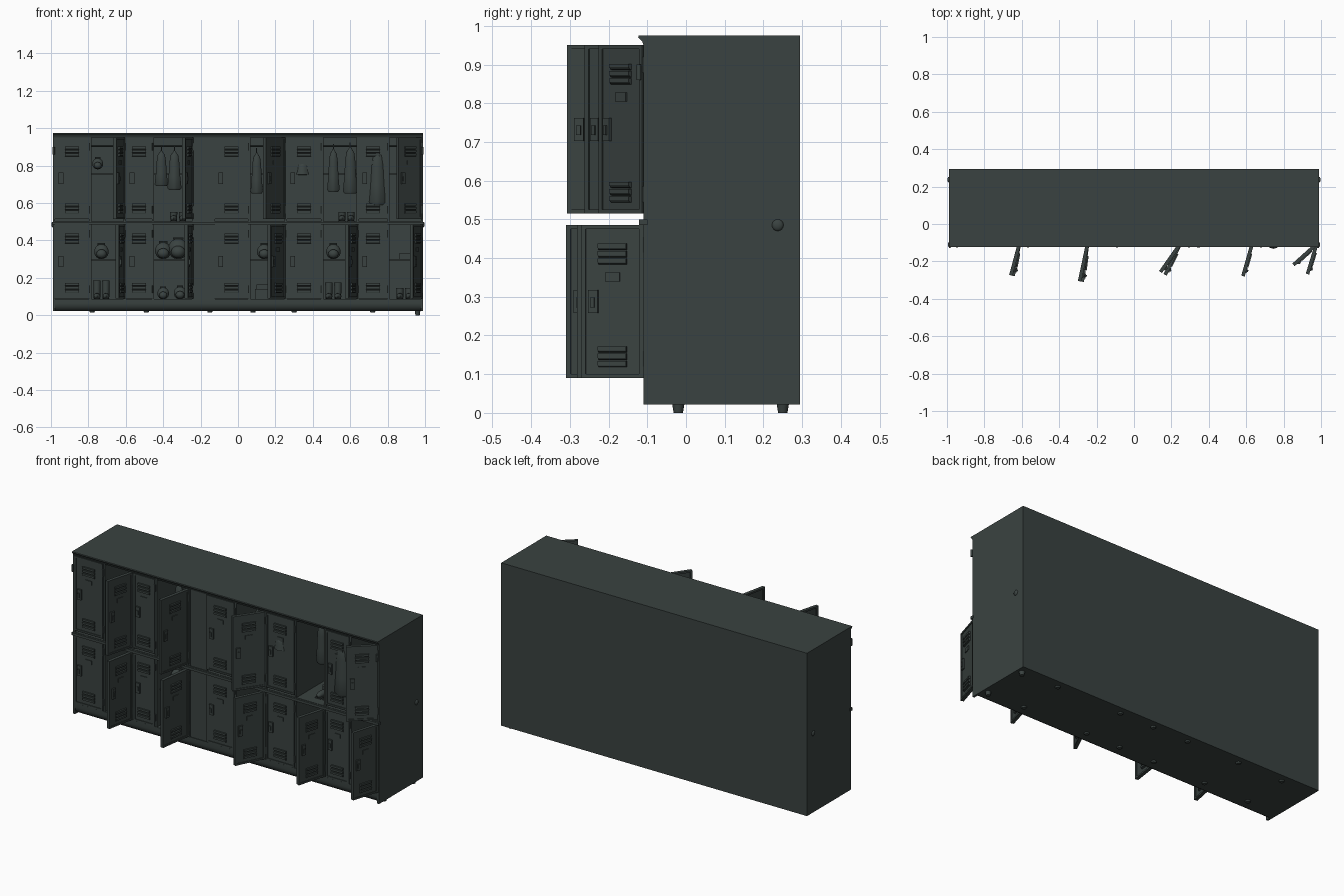
import bpy, bmesh, math
from mathutils import Matrix, Vector

cube = bpy.data.objects.get("Cube")
if cube:
    bpy.data.objects.remove(cube)

paint = bpy.data.materials.new("dark_green_grey")
paint.use_nodes = True
colour = (0.042, 0.055, 0.052, 1)
paint.diffuse_color = colour
paint.node_tree.nodes["Principled BSDF"].inputs["Base Color"].default_value = colour


def box(bm, x0, x1, y0, y1, z0, z1):
    m = Matrix.Translation(((x0 + x1) / 2, (y0 + y1) / 2, (z0 + z1) / 2))
    m = m @ Matrix.Diagonal((x1 - x0, y1 - y0, z1 - z0, 1))
    bmesh.ops.create_cube(bm, size=1, matrix=m)


def rod(bm, centre, axis, radius, length, sides=10, top=None):
    turn = Vector((0, 0, 1)).rotation_difference(Vector(axis)).to_matrix().to_4x4()
    bmesh.ops.create_cone(bm, cap_ends=True, segments=sides, radius1=radius,
                          radius2=radius if top is None else top, depth=length,
                          matrix=Matrix.Translation(centre) @ turn)


def ball(bm, centre, size):
    m = Matrix.Translation(centre) @ Matrix.Diagonal((*size, 1))
    bmesh.ops.create_uvsphere(bm, u_segments=14, v_segments=9, radius=1, matrix=m)


def finish(name, bm, smooth=True):
    mesh = bpy.data.meshes.new(name)
    bmesh.ops.recalc_face_normals(bm, faces=bm.faces)
    bm.to_mesh(mesh)
    bm.free()
    mesh.materials.append(paint)
    ob = bpy.data.objects.new(name, mesh)
    bpy.context.collection.objects.link(ob)
    if smooth:
        bpy.ops.object.select_all(action="DESELECT")
        ob.select_set(True)
        bpy.context.view_layer.objects.active = ob
        bpy.ops.object.shade_smooth_by_angle(angle=math.radians(40))
    return ob


FRONT, BACK, HALF, TOP = -0.11, 0.295, 0.99, 0.975
ROWS = {"lower": (0.09, 0.485), "upper": (0.515, 0.95)}
EDGES = [-0.985, -0.79, -0.605, -0.455, -0.24, -0.13, 0.06, 0.255, 0.45, 0.64, 0.805, 0.985]

# Cabinet shell
bm = bmesh.new()
box(bm, -HALF, HALF, BACK - 0.012, BACK, 0.022, TOP)
for s in (-1, 1):
    box(bm, min(s * HALF, s * 0.978), max(s * HALF, s * 0.978), FRONT, BACK, 0.022, TOP)
box(bm, -HALF, HALF, FRONT, BACK, TOP - 0.012, TOP)
box(bm, -HALF, HALF, FRONT + 0.03, BACK, 0.022, 0.085)
finish("cabinet_shell", bm, False)

# Dividers, middle shelf and filler panel
bm = bmesh.new()
for x in EDGES[1:-1]:
    box(bm, x - 0.006, x + 0.006, FRONT + 0.002, BACK - 0.012, 0.08, TOP - 0.01)
box(bm, -0.98, 0.98, FRONT, BACK - 0.012, 0.486, 0.502)
box(bm, -0.24, -0.13, FRONT + 0.004, FRONT + 0.014, 0.08, TOP - 0.01)
finish("dividers", bm, False)

# Trim along the top and middle
bm = bmesh.new()
box(bm, -0.995, 0.995, -0.121, FRONT + 0.01, 0.485, 0.5)
profile = [(FRONT, 0.95), (-0.113, 0.96), (-0.124, 0.97), (-0.122, TOP), (FRONT, TOP)]
verts = [[bm.verts.new((x, y, z)) for y, z in profile] for x in (-HALF, HALF)]
for i in range(len(profile)):
    j = (i + 1) % len(profile)
    bm.faces.new((verts[0][i], verts[0][j], verts[1][j], verts[1][i]))
for ring in verts:
    bm.faces.new(ring)
finish("front_trim", bm)

# Rounded plinth
bm = bmesh.new()
arc = [(FRONT + 0.04 - 0.04 * math.cos(t * math.pi / 12), 0.065 - 0.043 * math.sin(t * math.pi / 12))
       for t in range(7)]
arc += [(FRONT + 0.04, 0.087), (FRONT, 0.087)]
verts = [[bm.verts.new((x, y, z)) for y, z in arc] for x in (-HALF, HALF)]
for i in range(len(arc)):
    j = (i + 1) % len(arc)
    bm.faces.new((verts[0][i], verts[0][j], verts[1][j], verts[1][i]))
for ring in verts:
    bm.faces.new(ring)
finish("plinth", bm)

# Feet and side bolts
bm = bmesh.new()
for x in (0.96, 0.72, 0.3, 0.08, -0.15, -0.49, -0.78):
    for y in (-0.02, 0.25):
        low = 0 if x > 0.9 else 0.014
        rod(bm, (x, y, (low + 0.024) / 2), (0, 0, 1), 0.012, 0.024 - low, 10, 0.016)
finish("feet", bm)
bm = bmesh.new()
for s in (-1, 1):
    ball(bm, (s * HALF, 0.237, 0.485), (0.008, 0.015, 0.015))
    rod(bm, (s * 0.985, FRONT - 0.012, 0.88), (0, 0, 1), 0.006, 0.04)
finish("side_bolts", bm)


# Doors hinge on their right edge
def door(name, left, right, z0, z1, degrees):
    w = right - left - 0.012
    mid = -w / 2
    bm = bmesh.new()
    box(bm, -w, 0, -0.003, 0.005, z0, z1)
    # Folded rim
    for x0, x1 in ((-w, -w + 0.012), (-0.012, 0)):
        box(bm, x0, x1, -0.007, 0.012, z0, z1)
    for a in (z0, z1 - 0.01):
        box(bm, -w + 0.012, -0.012, -0.007, 0.012, a, a + 0.01)
    # Louvres
    for zc in (z0 + 0.055, z1 - 0.075):
        for k in (-1, 0, 1):
            z = zc + k * 0.019
            rod(bm, (mid, -0.003, z), (1, 0, 0), 0.008, 0.076, 8)
            box(bm, mid - 0.038, mid + 0.038, -0.0125, -0.003, z - 0.003, z + 0.008)
    # Number plate and latch
    box(bm, mid - 0.02, mid + 0.02, -0.007, 0, z1 - 0.145, z1 - 0.122)
    zl = (z0 + z1) / 2 - 0.03
    box(bm, -w + 0.02, -w + 0.045, -0.012, 0, zl, zl + 0.06)
    box(bm, -w + 0.027, -w + 0.038, -0.017, 0, zl + 0.015, zl + 0.04)
    # Hinge knuckles
    for z in (z0 + 0.05, z1 - 0.05):
        rod(bm, (0.001, -0.004, z), (0, 0, 1), 0.005, 0.04, 8)
    ob = finish(name, bm)
    ob.location = (right - 0.006, FRONT + 0.002, 0)
    ob.rotation_euler.z = math.radians(degrees)


# Swing in degrees per column; None leaves the doorway bare
SWING = {"upper": [0, 75, 0, 78, None, 0, 55, 0, None, 0, 42],
         "lower": [0, 79, 0, 82, None, 0, 64, 0, 74, 0, 73]}
for row, (z0, z1) in ROWS.items():
    for i, swing in enumerate(SWING[row]):
        if swing is not None:
            door(f"{row}_door_{i + 1}", EDGES[i], EDGES[i + 1], z0, z1, swing)

# Clothes rails and inner shelves in open lockers
bm = bmesh.new()
for i in (1, 3, 6, 8, 10):
    a, b = EDGES[i], EDGES[i + 1]
    rod(bm, ((a + b) / 2, 0.05, 0.905), (1, 0, 0), 0.005, b - a)
    box(bm, a, b, 0.1, BACK - 0.01, 0.75, 0.757)
    box(bm, a, b, -0.08, BACK - 0.01, 0.293, 0.3)
finish("rails_and_shelves", bm, False)


# Hanging clothes
def garment(name, x, y, z0, z1, w):
    bm = bmesh.new()
    rings = []
    h = z1 - z0
    for t, r in ((0, 0.75), (0.05, 1), (0.35, 0.85), (0.7, 0.75), (0.88, 0.6), (0.96, 0.25), (1, 0.1)):
        ring = []
        for k in range(16):
            a = k * math.tau / 16
            fold = w * r * (1 + 0.12 * math.cos(4 * a) * (1 - t))
            ring.append(bm.verts.new((x + fold * math.cos(a), y + 0.6 * fold * math.sin(a), z0 + t * h)))
        rings.append(ring)
    for lo, hi in zip(rings, rings[1:]):
        for k in range(16):
            bm.faces.new((lo[k], lo[k - 1], hi[k - 1], hi[k]))
    bm.faces.new(rings[0])
    bm.faces.new(rings[-1])
    rod(bm, (x, y, z1 + 0.01), (0, 0, 1), 0.003, 0.03, 6)
    finish(name, bm)


for n, (x, z0, z1, w) in enumerate([(-0.41, 0.69, 0.88, 0.032), (-0.34, 0.67, 0.88, 0.034),
                                   (-0.27, 0.7, 0.88, 0.02), (0.1, 0.65, 0.87, 0.03),
                                   (0.16, 0.68, 0.87, 0.025), (0.51, 0.66, 0.89, 0.03),
                                   (0.6, 0.65, 0.9, 0.035), (-0.64, 0.67, 0.87, 0.025)]):
    garment(f"garment_{n + 1}", x, 0.04, z0, z1, w)
garment("long_coat", 0.745, -0.102, 0.59, 0.89, 0.046)
garment("small_shirt", 0.345, -0.1, 0.75, 0.82, 0.04)


# Bags, boots and shoes
def bag(name, x, z, r):
    bm = bmesh.new()
    ball(bm, (x, 0.02, z + r), (r, r * 0.8, r))
    ball(bm, (x, -0.02, z + r * 0.7), (r * 0.7, r * 0.6, r * 0.6))
    rod(bm, (x, 0.02, z + 2 * r), (1, 0, 0), 0.006, r, 8)
    finish(name, bm)


def boots(name, x, z, height):
    bm = bmesh.new()
    for s in (-0.024, 0.024):
        rod(bm, (x + s, 0.02, z + height / 2), (0, 0, 1), 0.017, height, 12, 0.02)
        ball(bm, (x + s, -0.015, z + 0.016), (0.019, 0.05, 0.017))
        box(bm, x + s - 0.018, x + s + 0.018, -0.055, 0.037, z, z + 0.006)
    finish(name, bm)


for n, (x, z, r) in enumerate([(-0.73, 0.3, 0.04), (-0.4, 0.3, 0.045), (-0.32, 0.3, 0.055),
                               (-0.4, 0.085, 0.032), (-0.31, 0.085, 0.034), (0.14, 0.3, 0.04),
                               (0.51, 0.3, 0.04), (-0.75, 0.78, 0.03)]):
    bag(f"bag_{n + 1}", x, z, r)
for n, (x, z, h) in enumerate([(-0.73, 0.085, 0.1), (0.51, 0.085, 0.09), (-0.32, 0.502, 0.05),
                               (0.58, 0.502, 0.05), (0.89, 0.085, 0.06)]):
    boots(f"boots_{n + 1}", x, z, h)

# Boxes and books
bm = bmesh.new()
box(bm, 0.09, 0.17, -0.03, 0.1, 0.085, 0.14)
box(bm, 0.1, 0.16, -0.02, 0.08, 0.14, 0.165)
box(bm, 0.86, 0.93, 0.0, 0.1, 0.3, 0.33)
finish("boxes", bm, False)
